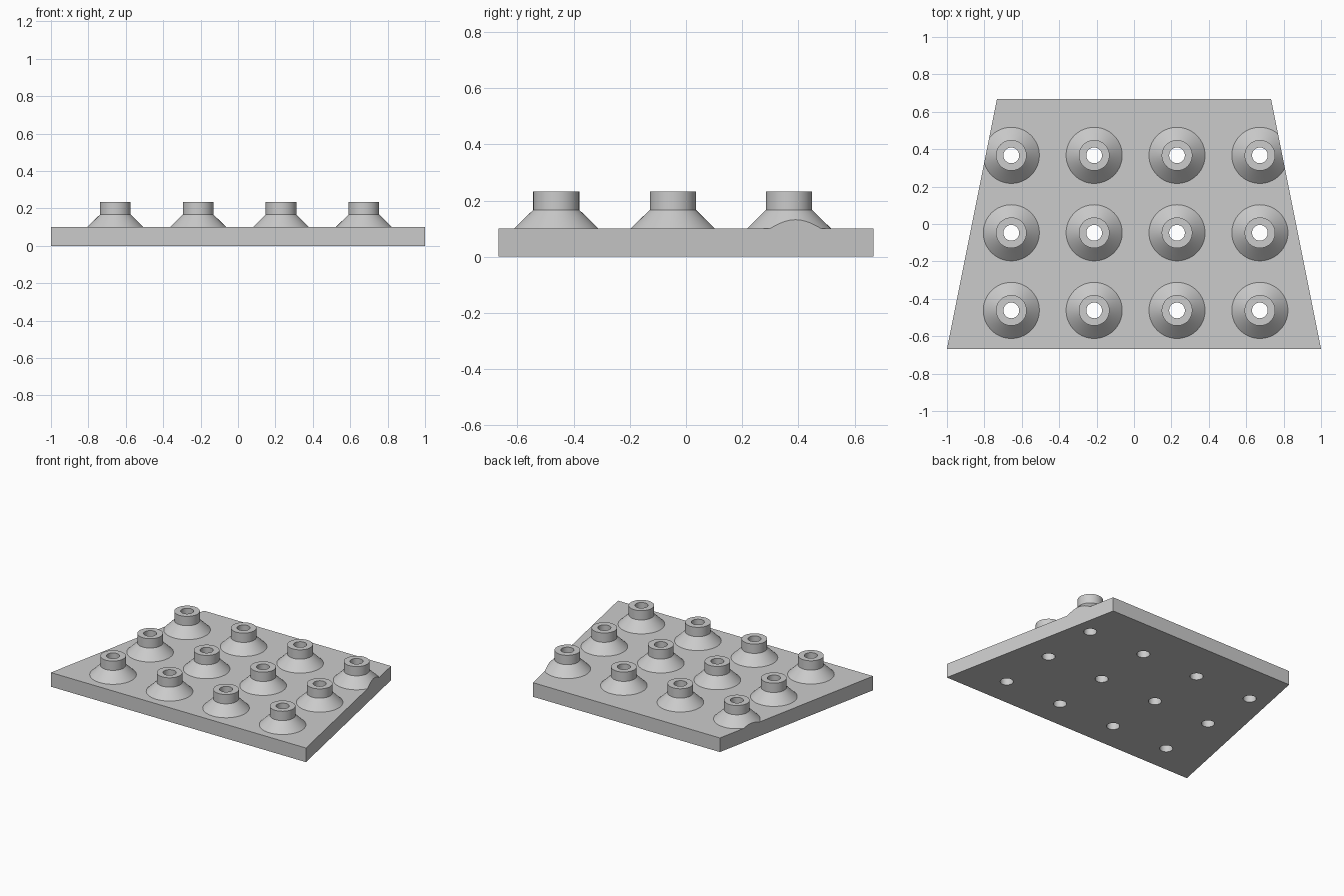
import bpy, bmesh, math
from mathutils import Vector

cube = bpy.data.objects.get("Cube")
if cube:
    bpy.data.objects.remove(cube)

PLATE_TOP = 0.10
HOLE = 0.042
COLUMNS = [-0.656, -0.213, 0.23, 0.673]
ROWS = [-0.462, -0.047, 0.367]

grey = bpy.data.materials.new("light grey")
grey.use_nodes = True
grey.diffuse_color = (0.6, 0.6, 0.6, 1)
grey.node_tree.nodes["Principled BSDF"].inputs["Base Color"].default_value = (0.6, 0.6, 0.6, 1)


def finish(name, bm):
    bmesh.ops.recalc_face_normals(bm, faces=bm.faces)
    mesh = bpy.data.meshes.new(name)
    bm.to_mesh(mesh)
    bm.free()
    mesh.materials.append(grey)
    obj = bpy.data.objects.new(name, mesh)
    bpy.context.collection.objects.link(obj)
    return obj


def trapezoid(name, bottom, top):
    """Upright prism on the plate outline, wide at the front."""
    bm = bmesh.new()
    outline = [(-1, -0.667), (1, -0.667), (0.733, 0.667), (-0.733, 0.667)]
    face = bm.faces.new([bm.verts.new((x, y, bottom)) for x, y in outline])
    side = bmesh.ops.extrude_face_region(bm, geom=[face])
    verts = [v for v in side["geom"] if isinstance(v, bmesh.types.BMVert)]
    bmesh.ops.translate(bm, verts=verts, vec=(0, 0, top - bottom))
    return finish(name, bm)


def nozzle(name):
    """Flared cone with a collar and a straight bore, turned around z."""
    profile = [(HOLE, PLATE_TOP), (0.15, PLATE_TOP), (0.082, 0.167),
               (0.082, 0.233), (HOLE, 0.233)]
    bm = bmesh.new()
    ring = [bm.verts.new((r, 0, z)) for r, z in profile]
    edges = [bm.edges.new((a, b)) for a, b in zip(ring, ring[1:] + ring[:1])]
    bmesh.ops.spin(bm, geom=ring + edges, cent=(0, 0, 0), axis=(0, 0, 1),
                   angle=math.tau, steps=64)
    bmesh.ops.remove_doubles(bm, verts=bm.verts, dist=0.0001)
    return finish(name, bm)


def cut(obj, tool, operation):
    mod = obj.modifiers.new("cut", "BOOLEAN")
    mod.object = tool
    mod.operation = operation
    mod.solver = "EXACT"
    bpy.ops.object.select_all(action="DESELECT")
    bpy.context.view_layer.objects.active = obj
    obj.select_set(True)
    bpy.ops.object.modifier_apply(modifier=mod.name)


def smooth(obj):
    bpy.ops.object.select_all(action="DESELECT")
    bpy.context.view_layer.objects.active = obj
    obj.select_set(True)
    bpy.ops.object.shade_smooth_by_angle(angle=math.radians(25))


# Base plate and temporary cutters
plate = trapezoid("base_plate", 0, PLATE_TOP)
trim = trapezoid("trim_cutter", -0.2, 0.5)

drill_bm = bmesh.new()
for x in COLUMNS:
    for y in ROWS:
        made = bmesh.ops.create_cone(drill_bm, cap_ends=True, segments=64,
                                     radius1=HOLE, radius2=HOLE, depth=0.4)
        bmesh.ops.translate(drill_bm, verts=made["verts"], vec=Vector((x, y, 0.05)))
drill = finish("drill_cutter", drill_bm)
cut(plate, drill, "DIFFERENCE")
smooth(plate)

# Grid of nozzles; the back corner ones are sliced flush with the slanted sides
for j, y in enumerate(ROWS):
    for i, x in enumerate(COLUMNS):
        part = nozzle(f"nozzle_row{j + 1}_column{i + 1}")
        part.location = (x, y, 0)
        bpy.context.view_layer.update()
        if j == len(ROWS) - 1 and i in (0, len(COLUMNS) - 1):
            cut(part, trim, "INTERSECT")
        smooth(part)

for helper in (trim, drill):
    bpy.data.objects.remove(helper)
